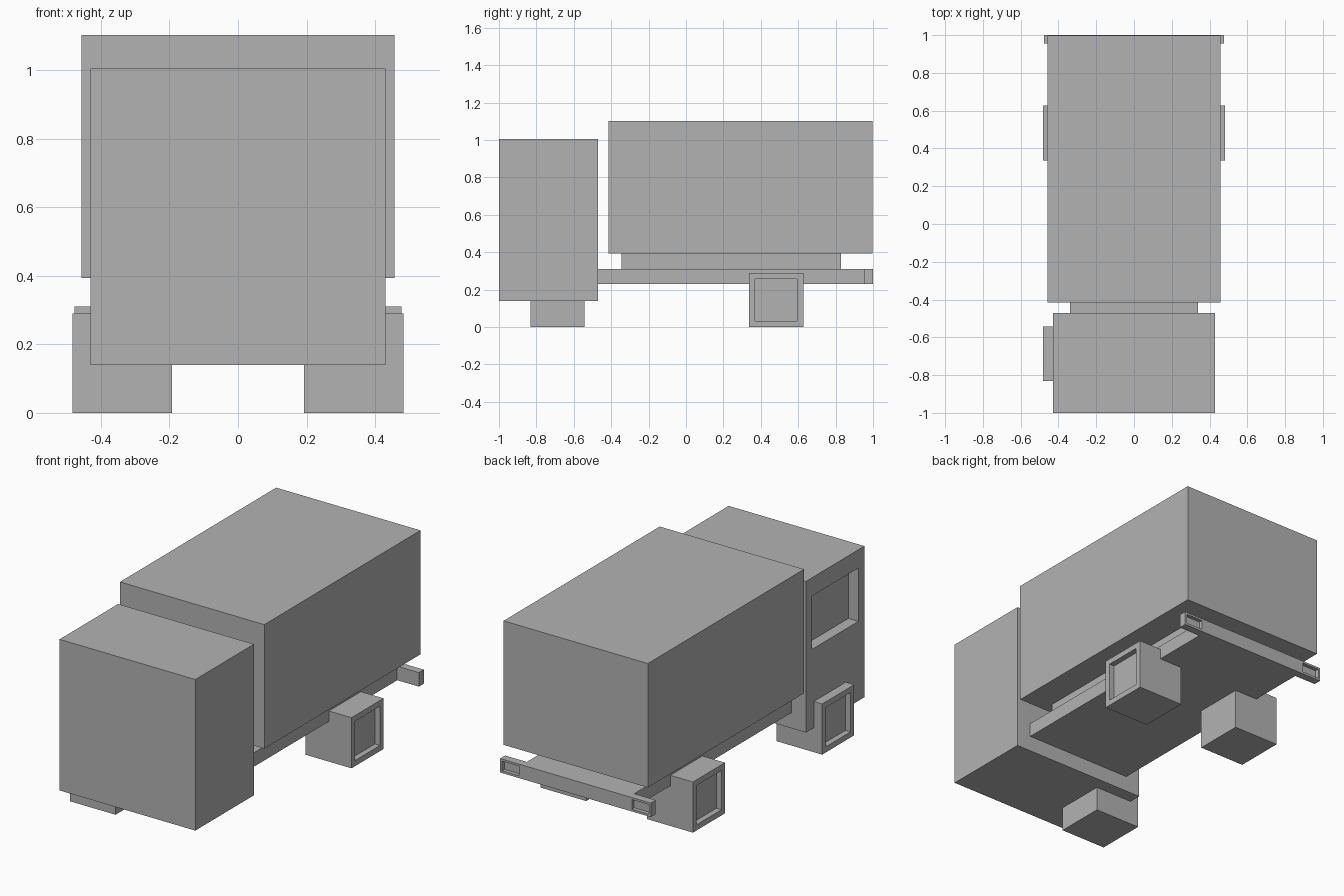
import bpy
import bmesh
from mathutils import Vector

cube = bpy.data.objects.get("Cube")
if cube:
    bpy.data.objects.remove(cube, do_unlink=True)

GREY = (0.45, 0.45, 0.45, 1.0)
paint = bpy.data.materials.new("plain_grey")
paint.use_nodes = True
paint.diffuse_color = GREY
paint.node_tree.nodes["Principled BSDF"].inputs["Base Color"].default_value = GREY


def box(name, low, high):
    """Flat-faced box between two opposite corners."""
    low, high = Vector(low), Vector(high)
    bm = bmesh.new()
    bmesh.ops.create_cube(bm, size=1)
    bmesh.ops.scale(bm, vec=high - low, verts=bm.verts)
    bmesh.ops.translate(bm, vec=(low + high) / 2, verts=bm.verts)
    mesh = bpy.data.meshes.new(name)
    bm.to_mesh(mesh)
    bm.free()
    mesh.materials.append(paint)
    obj = bpy.data.objects.new(name, mesh)
    bpy.context.collection.objects.link(obj)
    return obj


def carve(target, low, high):
    """Cut a box-shaped recess and discard the cutter."""
    cutter = box("recess_cutter", low, high)
    cutter.hide_render = True
    mod = target.modifiers.new("recess", "BOOLEAN")
    mod.operation = "DIFFERENCE"
    mod.solver = "EXACT"
    mod.object = cutter
    bpy.context.view_layer.objects.active = target
    bpy.ops.object.modifier_apply(modifier=mod.name)
    bpy.data.objects.remove(cutter, do_unlink=True)


def wheel(name, side, y, size=0.29):
    """Block wheel with a square recess in its outer face."""
    inner, outer = side * 0.193, side * 0.483
    obj = box(name, (min(inner, outer), y - size / 2, 0),
              (max(inner, outer), y + size / 2, size))
    bm = bmesh.new()
    bm.from_mesh(obj.data)
    face = max(bm.faces, key=lambda f: f.normal.x * side)
    bmesh.ops.inset_region(bm, faces=[face], thickness=0.046)
    rim = bmesh.ops.extrude_face_region(bm, geom=[face])
    verts = [v for v in rim["geom"] if isinstance(v, bmesh.types.BMVert)]
    bmesh.ops.translate(bm, vec=(-side * 0.032, 0, 0), verts=verts)
    if face.is_valid:
        bmesh.ops.delete(bm, geom=[face], context="FACES_ONLY")
    bm.to_mesh(obj.data)
    bm.free()


# Cab with a single side window
cab = box("cab", (-0.43, -1, 0.14), (0.43, -0.47, 1.005))
carve(cab, (-0.6, -0.945, 0.595), (-0.367, -0.527, 0.90))

# Cargo body and the frame that carries it
box("cargo_box", (-0.457, -0.415, 0.393), (0.457, 0.998, 1.103))
box("cargo_support", (-0.29, -0.345, 0.31), (0.29, 0.83, 0.393))
box("chassis", (-0.34, -0.47, 0.23), (0.34, 0.955, 0.31))

# Rear bumper with a recessed lamp at each end
bumper = box("rear_bumper", (-0.477, 0.955, 0.23), (0.477, 1, 0.31))
for side in (-1, 1):
    a, b = sorted((side * 0.357, side * 0.465))
    carve(bumper, (a, 0.978, 0.243), (b, 1.1, 0.298))

# Wheels
wheel("front_right_wheel", -1, -0.687)
wheel("rear_right_wheel", -1, 0.482)
wheel("rear_left_wheel", 1, 0.482)
